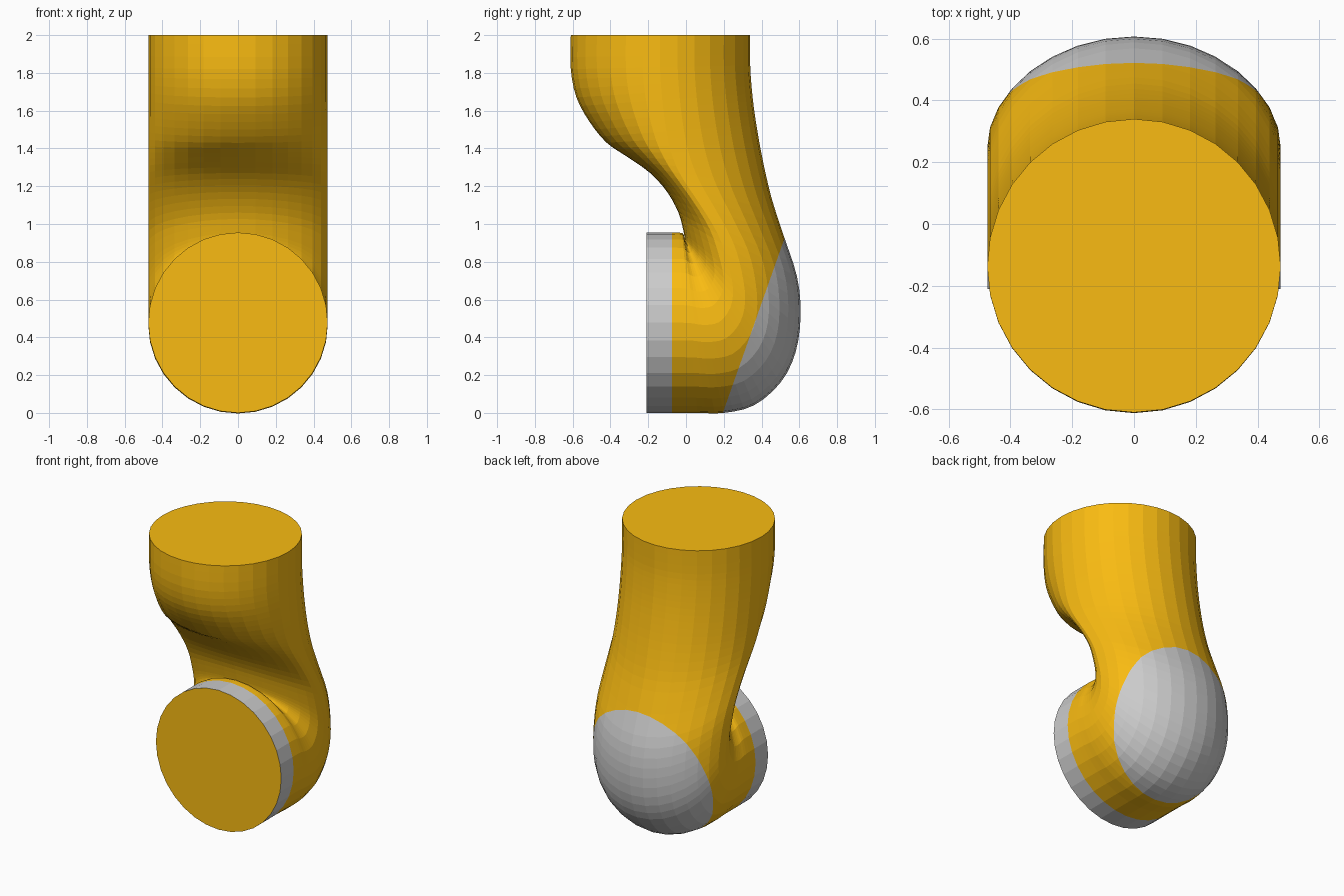
import bpy, bmesh, math
from mathutils import Vector

if "Cube" in bpy.data.objects:
    bpy.data.objects.remove(bpy.data.objects["Cube"])

SIDES, RADIUS = 32, 0.475
orange = bpy.data.materials.new("orange")
orange.diffuse_color = (0.95, 0.5, 0.006, 1)
orange.use_nodes = True
orange.node_tree.nodes["Principled BSDF"].inputs["Base Color"].default_value = orange.diffuse_color

# Cross-sections of the bent tube: inner (y, z) and outer (y, z) edge
SECTIONS = [Vector(s) for s in (
    (-.075, .955, -.075, 0), (-.02, .952, .06, 0), (-.01, .93, .2, 0),
    (-.008, .92, .36, .04), (-.008, .92, .5, .16), (-.008, .93, .58, .32),
    (-.015, .97, .607, .52), (-.04, 1.06, .588, .72), (-.1, 1.17, .52, .93),
    (-.19, 1.27, .455, 1.13), (-.31, 1.355, .41, 1.32), (-.42, 1.43, .38, 1.48),
    (-.51, 1.54, .36, 1.61), (-.58, 1.67, .347, 1.73), (-.61, 1.82, .34, 1.84),
    (-.61, 2, .34, 2))]


def smooth(pts, steps=3):
    """Catmull-Rom curve through the sections."""
    out = []
    for i in range(len(pts) - 1):
        a, b, c, d = pts[max(i - 1, 0)], pts[i], pts[i + 1], pts[min(i + 2, len(pts) - 1)]
        for k in range(steps):
            t = k / steps
            out.append(0.5 * (2 * b + (c - a) * t + (2 * a - 5 * b + 4 * c - d) * t * t
                              + (3 * b - a - 3 * c + d) * t ** 3))
    return out + [pts[-1]]


def loft(name, sections, mat=None, cap_start=False, cap_end=False, cut=None):
    bm = bmesh.new()
    rings = []
    for iy, iz, oy, oz in sections:
        ring = []
        # round outer half, squeezed inner half
        outer = max(0.5, min(0.8, 0.4775 / math.hypot(oy - iy, oz - iz)))
        for k in range(SIDES):
            a = 2 * math.pi * k / SIDES
            c = math.cos(a)
            w = 1 - outer + c * (outer if c > 0 else 1 - outer)
            ring.append(bm.verts.new((RADIUS * math.sin(a), iy + (oy - iy) * w, iz + (oz - iz) * w)))
        rings.append(ring)
    for r, s in zip(rings, rings[1:]):
        for k in range(SIDES):
            j = (k + 1) % SIDES
            bm.faces.new((r[k], r[j], s[j], s[k]))
    if cap_start:
        bm.faces.new(rings[0])
    if cap_end:
        bm.faces.new(rings[-1])
    bmesh.ops.recalc_face_normals(bm, faces=bm.faces)
    # open lofts: make the side walls point outward
    probe = rings[0][SIDES // 4]
    if sum(f.normal.x for f in probe.link_faces) < 0:
        bmesh.ops.reverse_faces(bm, faces=bm.faces)
    if cut:
        point, normal = cut
        bmesh.ops.bisect_plane(bm, geom=bm.verts[:] + bm.edges[:] + bm.faces[:],
                               plane_co=point, plane_no=normal, clear_outer=True)
    mesh = bpy.data.meshes.new(name)
    bm.to_mesh(mesh)
    bm.free()
    if mat:
        mesh.materials.append(mat)
    obj = bpy.data.objects.new(name, mesh)
    bpy.context.collection.objects.link(obj)
    return obj


tube = smooth(SECTIONS)
heel_point = Vector((0, .195, 0))
heel_normal = Vector((0, .92, -.325)).normalized()

# Bent tube with its closed top, and the grey heel split off by a slanted plane
loft("bent_tube", tube, orange, cap_end=True, cut=(heel_point, heel_normal))
loft("heel_dome", tube, cut=(heel_point, -heel_normal))

# Grey collar around the front opening
front, back = Vector((-.21, .955, -.21, 0)), SECTIONS[0]
loft("front_collar", [front, back])

# Orange disc closing the front
bm = bmesh.new()
ring = [bm.verts.new((RADIUS * math.sin(a), -.21, .4775 - .4775 * math.cos(a)))
        for a in (2 * math.pi * k / SIDES for k in range(SIDES))]
face = bm.faces.new(ring)
face.normal_update()
if face.normal.y > 0:
    face.normal_flip()
mesh = bpy.data.meshes.new("front_disc")
bm.to_mesh(mesh)
bm.free()
mesh.materials.append(orange)
bpy.context.collection.objects.link(bpy.data.objects.new("front_disc", mesh))
